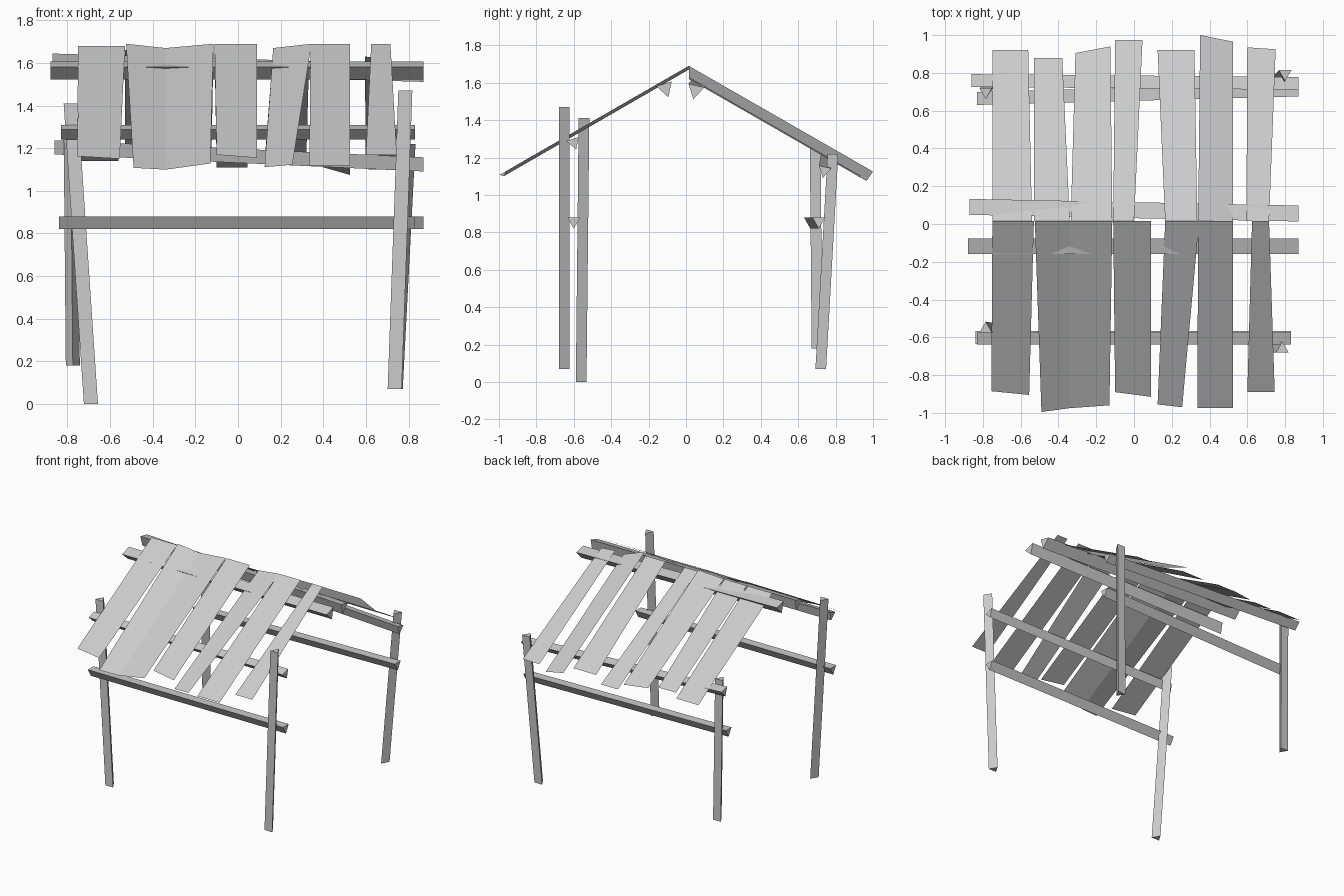
import bpy
import bmesh
from math import cos, sin, radians
from mathutils import Vector

cube = bpy.data.objects.get("Cube")
if cube:
    bpy.data.objects.remove(cube)

# Single weathered timber colour
GREY = (.6, .6, .6, 1)
timber = bpy.data.materials.new("grey_timber")
timber.use_nodes = True
timber.diffuse_color = GREY
timber.node_tree.nodes["Principled BSDF"].inputs["Base Color"].default_value = GREY


def add_object(name, bm):
    mesh = bpy.data.meshes.new(name)
    bm.to_mesh(mesh)
    bm.free()
    mesh.materials.append(timber)
    bpy.context.collection.objects.link(bpy.data.objects.new(name, mesh))


def pole(name, start, end, across, up, radius, corner):
    """Sweep a triangle, one corner at the given angle, from start to end."""
    bm = bmesh.new()
    rings = []
    for centre in (start, end):
        ring = []
        for turn in range(3):
            angle = radians(corner + turn * 120)
            offset = (across * cos(angle) + up * sin(angle)) * radius
            ring.append(bm.verts.new(Vector(centre) + offset))
        bm.faces.new(ring)
        rings.append(ring)
    low, high = rings
    for i in range(3):
        bm.faces.new((low[i - 1], low[i], high[i], high[i - 1]))
    bmesh.ops.recalc_face_normals(bm, faces=bm.faces)
    add_object(name, bm)


X, Y, Z = (Vector(axis) for axis in ((1, 0, 0), (0, 1, 0), (0, 0, 1)))


def post(name, foot, head, corner):
    pole(name, foot, head, X, Y, .038, corner)


def beam(name, start, end, radius, corner):
    pole(name, start, end, Y, Z, radius, corner)


# Leaning posts: a flat side faces outward, a corner faces inward
INWARD_FRONT, INWARD_BACK = 90, -90
post("front_right_post", (-.69, -.57, 0), (-.785, -.555, 1.41), INWARD_FRONT)
post("front_left_post", (.735, -.66, .07), (.785, -.66, 1.47), INWARD_FRONT)
post("back_right_post", (-.775, .71, .18), (-.785, .7, 1.27), INWARD_BACK)
post("back_left_post", (.74, .73, .07), (.8, .795, 1.22), INWARD_BACK)

# Beams running side to side
DOWN, FORWARD, TILTED = -90, 168, -103
SLIM, STOUT = .04, .05
beam("front_rail", (-.84, -.6, .86), (.83, -.6, .86), SLIM, DOWN)
beam("back_rail", (-.83, .665, .86), (.87, .71, .86), SLIM, DOWN)
beam("front_rafter_beam", (-.83, -.6, 1.28), (.83, -.6, 1.28), SLIM, FORWARD)
beam("back_rafter_beam", (-.86, .755, 1.21), (.87, .74, 1.13), SLIM, TILTED)
beam("front_ridge_beam", (-.88, -.11, 1.57), (.87, -.11, 1.57), STOUT, FORWARD)
beam("back_ridge_beam", (-.87, .085, 1.61), (.87, .05, 1.56), STOUT, TILTED)

# Roof boards: thin flat sheets falling from the ridge
RIDGE_HEIGHT, RIDGE_Y = 1.69, .015


def roof_side(name, direction, slope, boards):
    """Each board has a right and a left edge: ridge x, eave x, reach, sag."""
    for number, edges in enumerate(boards, 1):
        bm = bmesh.new()
        ridge, eave = [], []
        for ridge_x, eave_x, reach, sag in edges:
            top = RIDGE_HEIGHT - sag
            ridge.append(bm.verts.new((ridge_x, RIDGE_Y, top)))
            eave.append(bm.verts.new((eave_x, direction * reach, top - slope * reach)))
        face = bm.faces.new(ridge + eave[::-1])
        face.normal_update()
        if face.normal.z < 0:
            face.normal_flip()
        add_object(f"{name}_roof_board_{number}", bm)


roof_side("front", -1, .585, [
    ((-.75, -.755, .885, .01), (-.53, -.555, .905, .01)),
    ((-.525, -.49, .995, 0), (-.34, -.34, .975, .02)),
    ((-.34, -.34, .975, .02), (-.115, -.13, .96, 0)),
    ((-.11, -.1, .89, 0), (.09, .09, .915, 0)),
    ((.165, .125, .955, .02), (.345, .255, .97, 0)),
    ((.34, .335, .975, 0), (.525, .525, .975, 0)),
    ((.625, .6, .89, 0), (.715, .745, .89, 0)),
])
roof_side("back", 1, .565, [
    ((-.75, -.75, .92, .03), (-.54, -.56, .92, .03)),
    ((-.53, -.53, .88, .03), (-.34, -.38, .88, .03)),
    ((-.335, -.31, .905, .03), (-.115, -.125, .94, .02)),
    ((-.11, -.1, .975, .03), (0, .045, .975, .03)),
    ((.165, .125, .92, .03), (.335, .32, .92, .03)),
    ((.34, .35, 1, 0), (.525, .525, .965, .07)),
    ((.595, .6, .935, .06), (.715, .75, .925, .07)),
])
